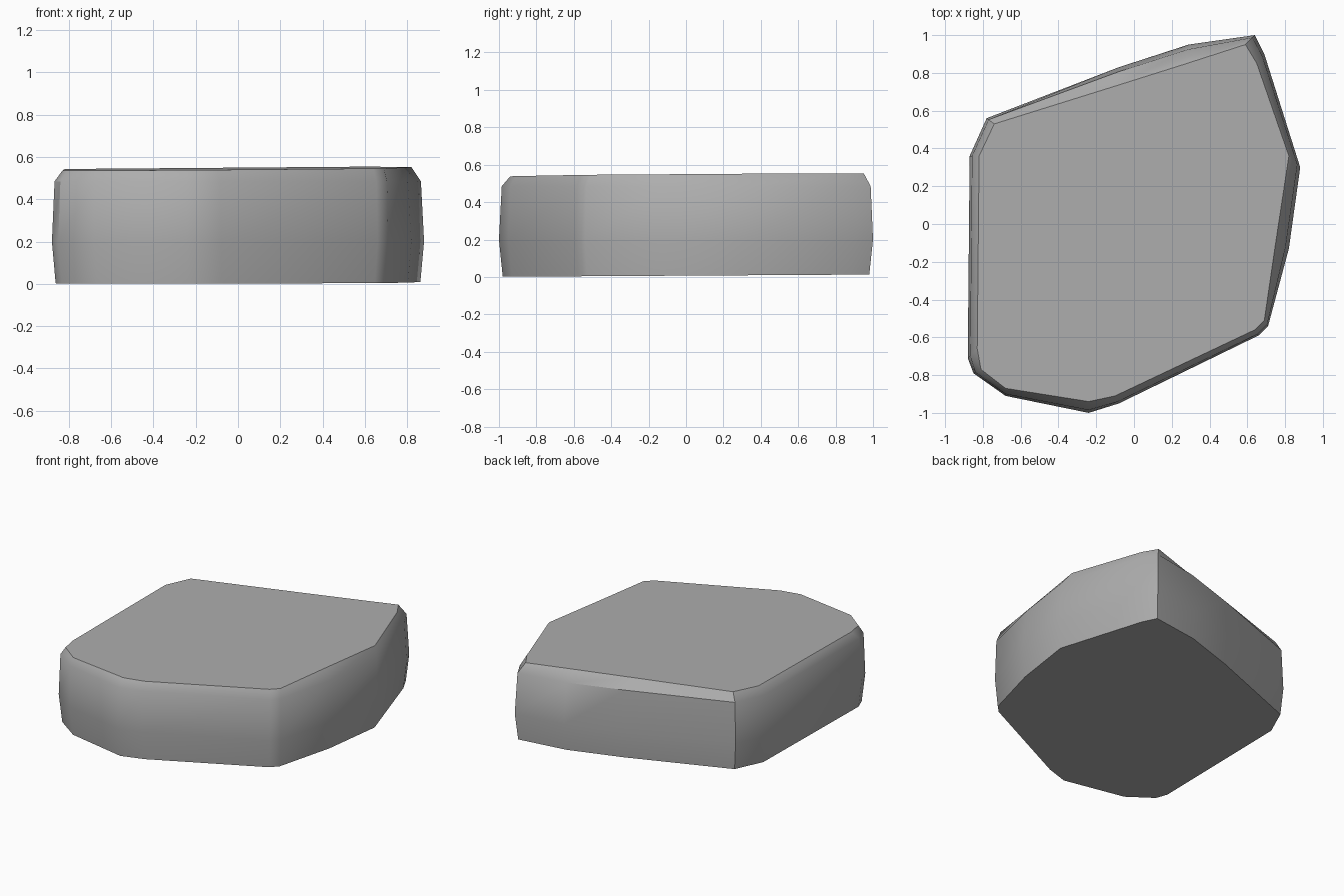
import bpy
import bmesh
from math import radians

cube = bpy.data.objects.get("Cube")
if cube:
    bpy.data.objects.remove(cube, do_unlink=True)

# Outline at the widest height, counter-clockwise from the front tip
girth = [(-.24, -1), (-.08, -.95), (.66, -.59), (.71, -.54), (.82, -.13),
         (.88, .3), (.69, .9), (.64, 1), (.29, .95), (-.08, .83),
         (-.78, .56), (-.87, .36), (-.88, -.71), (-.85, -.79), (-.68, -.91)]
# Outline of the worn flat top
crown = [(-.24, -.94), (-.1, -.91), (.64, -.56), (.69, -.51), (.75, -.1),
         (.82, .36), (.65, .85), (.59, .95), (.28, .85), (-.1, .73),
         (-.74, .53), (-.82, .36), (-.83, -.66), (-.81, -.77), (-.68, -.87)]


def blend(t):
    """Outline partway between girth (0) and crown (1)."""
    return [(a[0] + (b[0] - a[0]) * t, a[1] + (b[1] - a[1]) * t)
            for a, b in zip(girth, crown)]


def scaled(points, s):
    return [(x * s, y * s) for x, y in points]


bm = bmesh.new()


def ring(points, height):
    return [bm.verts.new((x, y, height(x, y))) for x, y in points]


# Base, belly, shoulder and top rings
rings = [
    ring(scaled(girth, .98), lambda x, y: .007 + .006 * y),
    ring(girth, lambda x, y: .2),
    ring(blend(.25), lambda x, y: .485),
    ring(crown, lambda x, y: .545 + .006 * (x + y)),
]
for low, high in zip(rings, rings[1:]):
    for i in range(len(low)):
        j = (i + 1) % len(low)
        bm.faces.new((low[i], low[j], high[j], high[i]))
bm.faces.new(rings[0][::-1])
bm.faces.new(rings[-1])
bmesh.ops.recalc_face_normals(bm, faces=bm.faces)

mesh = bpy.data.meshes.new("stone_slab")
bm.to_mesh(mesh)
bm.free()
slab = bpy.data.objects.new("stone_slab", mesh)
bpy.context.collection.objects.link(slab)

# Plain grey stone
grey = bpy.data.materials.new("stone_grey")
grey.use_nodes = True
colour = (.42, .42, .42, 1)
grey.diffuse_color = colour
grey.node_tree.nodes["Principled BSDF"].inputs["Base Color"].default_value = colour
mesh.materials.append(grey)

# Soft sides with crisp rims
bpy.ops.object.select_all(action="DESELECT")
slab.select_set(True)
bpy.context.view_layer.objects.active = slab
bpy.ops.object.shade_smooth_by_angle(angle=radians(35))
